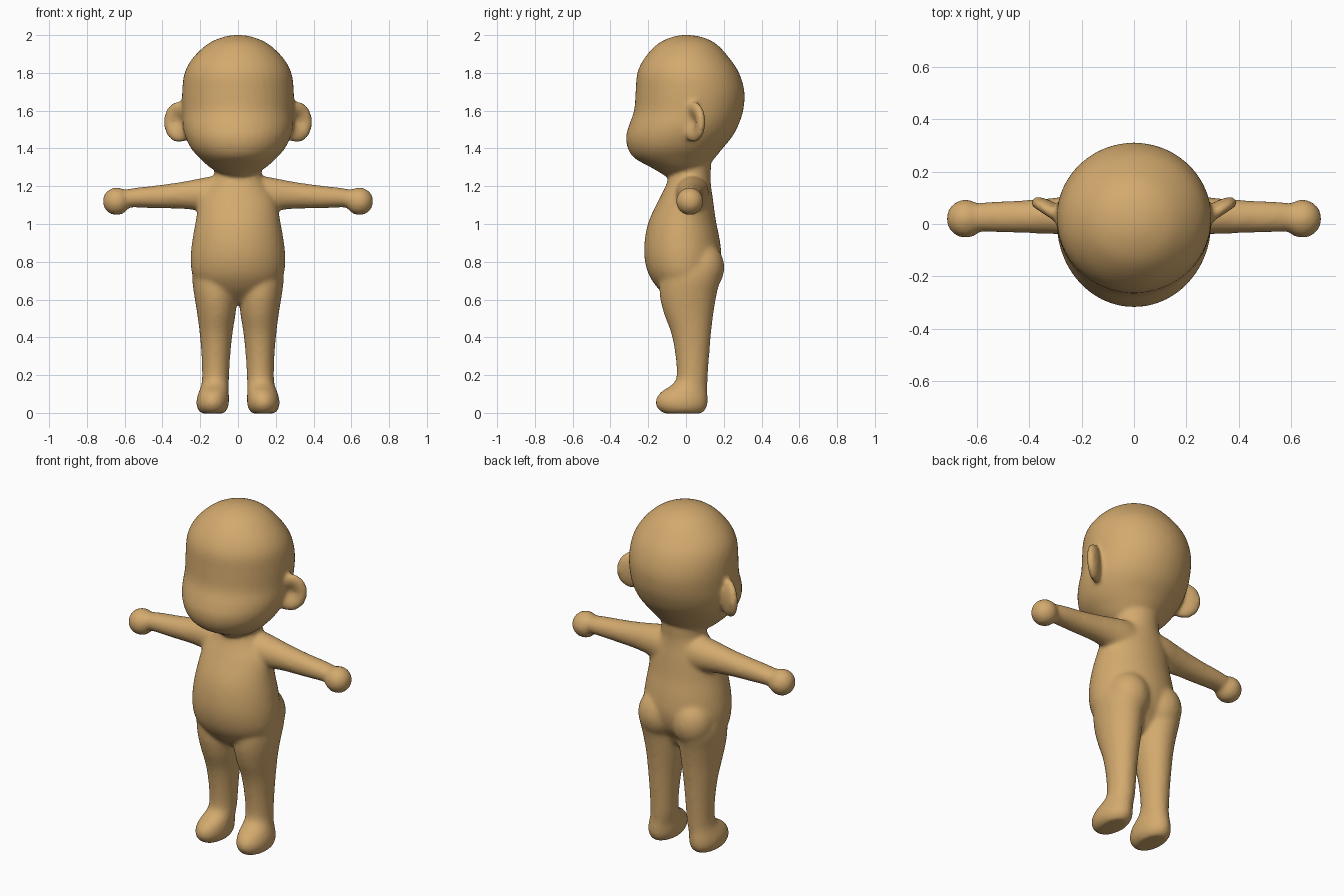
import bpy
import bmesh
import math
from mathutils import Matrix, Vector

default_cube = bpy.data.objects.get("Cube")
if default_cube:
    bpy.data.objects.remove(default_cube, do_unlink=True)

SEGMENTS = 40
STEPS = 4
bm = bmesh.new()


def refine(rings):
    """Insert smoothly interpolated rings between the given ones."""
    result = []
    last = len(rings) - 1
    for i in range(last):
        before, start = rings[max(i - 1, 0)], rings[i]
        end, after = rings[i + 1], rings[min(i + 2, last)]
        for step in range(STEPS):
            t = step / STEPS
            result.append([
                b + t / 2 * (c - a + t * (2 * a - 5 * b + 4 * c - d + t * (3 * (b - c) + d - a)))
                for a, b, c, d in zip(before, start, end, after)])
    return result + [rings[last]]


def loft(rings, axis="z", side=1):
    """Skin oval rings: position along the axis, then the two low/high extents."""
    loops = []
    for position, u_low, u_high, v_low, v_high in refine(rings):
        loop = []
        for k in range(SEGMENTS):
            angle = math.tau * k / SEGMENTS
            u = (u_low + u_high) / 2 + (u_high - u_low) / 2 * math.cos(angle)
            v = (v_low + v_high) / 2 + (v_high - v_low) / 2 * math.sin(angle)
            point = (u, v, position) if axis == "z" else (position, u, v)
            loop.append(bm.verts.new((side * point[0], point[1], point[2])))
        loops.append(loop)
    for lower, upper in zip(loops, loops[1:]):
        for k in range(SEGMENTS):
            n = (k + 1) % SEGMENTS
            bm.faces.new((lower[k], lower[n], upper[n], upper[k]))
    bm.faces.new(loops[0])
    bm.faces.new(loops[-1])


def centred(rows):
    """Turn (height, half width, front, back) rows into full rings."""
    return [(z, -w, w, front, back) for z, w, front, back in rows]


def ball(location, radii, turn=0.0, side=1):
    matrix = (Matrix.Scale(side, 4, Vector((1, 0, 0))) @ Matrix.Translation(location)
              @ Matrix.Rotation(turn, 4, "Z") @ Matrix.Diagonal((*radii, 1)))
    made = bmesh.ops.create_uvsphere(bm, u_segments=32, v_segments=20, radius=1)
    for vert in made["verts"]:
        # Hollow out the front of flattened balls, giving cupped ears
        if radii[1] < radii[0] / 2 and vert.co.y < 0:
            reach = vert.co.x ** 2 + vert.co.z ** 2
            vert.co.y += 1.3 * math.exp(-reach * 4)
        vert.co = matrix @ vert.co


# Head with domed skull and full muzzle
loft(centred([
    (1.25, 0.05, -0.10, 0.00), (1.27, 0.09, -0.13, 0.04),
    (1.30, 0.145, -0.18, 0.10), (1.35, 0.20, -0.27, 0.15),
    (1.40, 0.245, -0.305, 0.19), (1.46, 0.275, -0.315, 0.24),
    (1.52, 0.29, -0.30, 0.273), (1.60, 0.292, -0.272, 0.30),
    (1.70, 0.293, -0.264, 0.307), (1.80, 0.28, -0.255, 0.278),
    (1.88, 0.235, -0.215, 0.225), (1.95, 0.16, -0.15, 0.16),
    (1.985, 0.085, -0.08, 0.09), (1.998, 0.02, -0.02, 0.02)]))

# Neck, chest, belly and hips
loft(centred([
    (0.58, 0.05, -0.05, 0.05), (0.61, 0.11, -0.09, 0.09),
    (0.66, 0.19, -0.145, 0.12), (0.73, 0.238, -0.193, 0.165),
    (0.82, 0.248, -0.217, 0.185), (0.92, 0.238, -0.215, 0.175),
    (1.02, 0.22, -0.192, 0.155), (1.13, 0.20, -0.14, 0.14),
    (1.20, 0.155, -0.105, 0.13), (1.25, 0.125, -0.09, 0.127),
    (1.31, 0.12, -0.085, 0.13), (1.38, 0.11, -0.08, 0.12)]))

for side in (1, -1):
    # Leg running down into the foot
    loft([
        (0.00, 0.075, 0.195, -0.12, 0.085), (0.03, 0.055, 0.215, -0.153, 0.108),
        (0.07, 0.05, 0.217, -0.157, 0.112), (0.11, 0.052, 0.205, -0.13, 0.11),
        (0.145, 0.052, 0.192, -0.075, 0.11), (0.19, 0.05, 0.187, -0.047, 0.112),
        (0.30, 0.044, 0.19, -0.053, 0.12), (0.42, 0.032, 0.20, -0.075, 0.13),
        (0.53, 0.015, 0.214, -0.115, 0.143), (0.63, 0.006, 0.23, -0.137, 0.16),
        (0.73, 0.008, 0.24, -0.13, 0.18), (0.82, 0.03, 0.22, -0.08, 0.15)], side=side)
    # Buttock
    ball((0.11, 0.085, 0.77), (0.115, 0.115, 0.135), side=side)
    # Arm
    loft([
        (0.00, -0.06, 0.12, 1.04, 1.255), (0.13, -0.055, 0.12, 1.06, 1.25),
        (0.22, -0.045, 0.108, 1.075, 1.235), (0.30, -0.036, 0.098, 1.083, 1.22),
        (0.42, -0.032, 0.088, 1.086, 1.203), (0.55, -0.028, 0.082, 1.09, 1.188),
        (0.65, -0.02, 0.07, 1.09, 1.17)], axis="x", side=side)
    # Rounded hand
    ball((0.643, 0.02, 1.12), (0.071, 0.071, 0.071), side=side)
    # Cupped ear
    ball((0.313, 0.042, 1.54), (0.092, 0.036, 0.108), math.radians(33), side=side)

bmesh.ops.recalc_face_normals(bm, faces=bm.faces[:])
mesh = bpy.data.meshes.new("body")
bm.to_mesh(mesh)
bm.free()
body = bpy.data.objects.new("body", mesh)
bpy.context.collection.objects.link(body)

# Fuse the parts into one soft skin
remesh = body.modifiers.new("fuse", "REMESH")
remesh.mode = "VOXEL"
remesh.voxel_size = 0.011
remesh.use_smooth_shade = True
soften = body.modifiers.new("soften", "SMOOTH")
soften.factor = 0.5
soften.iterations = 14
inflate = body.modifiers.new("inflate", "DISPLACE")
inflate.mid_level = 0.0
inflate.strength = 0.003

# Skin colour
skin = bpy.data.materials.new("warm tan skin")
skin.use_nodes = True
tan = (0.65, 0.40, 0.155, 1.0)
skin.diffuse_color = tan
skin.node_tree.nodes["Principled BSDF"].inputs["Base Color"].default_value = tan
mesh.materials.append(skin)
for polygon in mesh.polygons:
    polygon.use_smooth = True
